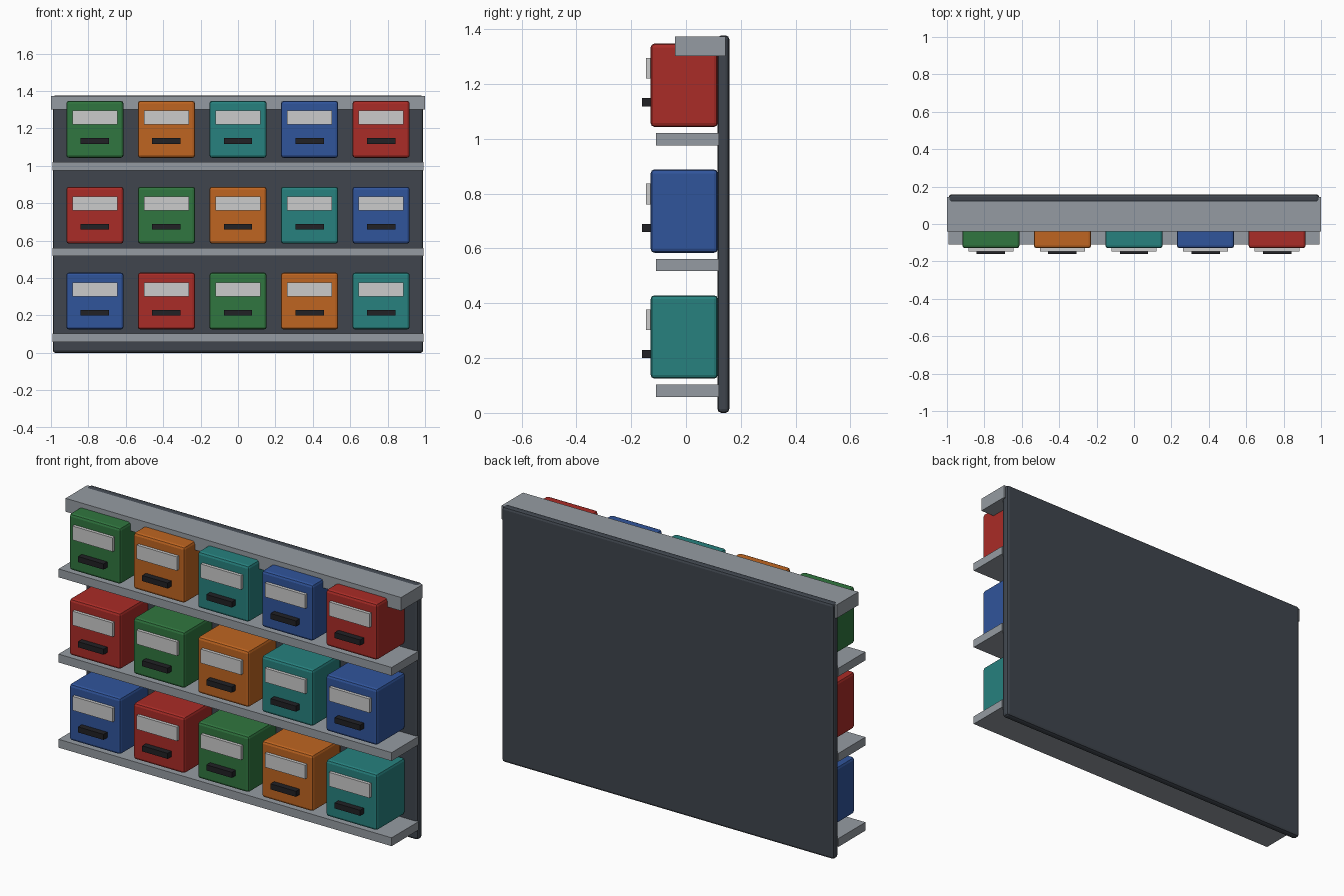
import bpy

if "Cube" in bpy.data.objects:
    bpy.data.objects.remove(bpy.data.objects["Cube"])

def material(name, rgb):
    m = bpy.data.materials.new(name)
    m.diffuse_color = (*rgb, 1)
    m.use_nodes = True
    m.node_tree.nodes["Principled BSDF"].inputs["Base Color"].default_value = m.diffuse_color
    return m

panel_mat = material("charcoal", (0.05, 0.06, 0.075))
shelf_mat = material("steel", (0.30, 0.33, 0.36))
label_mat = material("label", (0.65, 0.65, 0.67))
grip_mat = material("black", (0.015, 0.015, 0.018))
bin_mats = [material(n, c) for n, c in (
    ("blue", (0.03, 0.09, 0.33)), ("red", (0.40, 0.025, 0.02)),
    ("green", (0.03, 0.18, 0.05)), ("orange", (0.52, 0.13, 0.015)),
    ("teal", (0.02, 0.22, 0.21)))]

def box(name, x, y, z, mat, bevel=0):
    """Box from (min, max) ranges, with an optional rounded edge."""
    ranges = (x, y, z)
    bpy.ops.mesh.primitive_cube_add(size=1, location=[(a + b) / 2 for a, b in ranges])
    ob = bpy.context.object
    ob.name = name
    ob.scale = [b - a for a, b in ranges]
    bpy.ops.object.transform_apply(location=False, rotation=False, scale=True)
    ob.data.materials.append(mat)
    if bevel:
        mod = ob.modifiers.new("edge", 'BEVEL')
        mod.width = bevel
        mod.segments = 2
    return ob

# Back panel and top rail
box("back_panel", (-0.99, 0.99), (0.115, 0.158), (0, 1.377), panel_mat, 0.014)
box("top_rail", (-1, 1), (-0.04, 0.144), (1.301, 1.373), shelf_mat)

# Shelves, each carrying a row of bins whose colours shift by one per row
for row in range(3):
    z = 0.459 * row
    box(f"shelf_{row}", (-0.993, 0.993), (-0.11, 0.12), (z + 0.058, z + 0.103), shelf_mat)
    for col in range(5):
        x = (col - 2) * 0.3825
        tag = f"{row}_{col}"
        box(f"bin_{tag}", (x - 0.153, x + 0.153), (-0.129, 0.116),
            (z + 0.125, z + 0.429), bin_mats[(row + col) % 5], 0.014)
        box(f"label_{tag}", (x - 0.12, x + 0.12), (-0.146, -0.126),
            (z + 0.302, z + 0.377), label_mat)
        box(f"handle_{tag}", (x - 0.076, x + 0.076), (-0.161, -0.126),
            (z + 0.2, z + 0.23), grip_mat)
